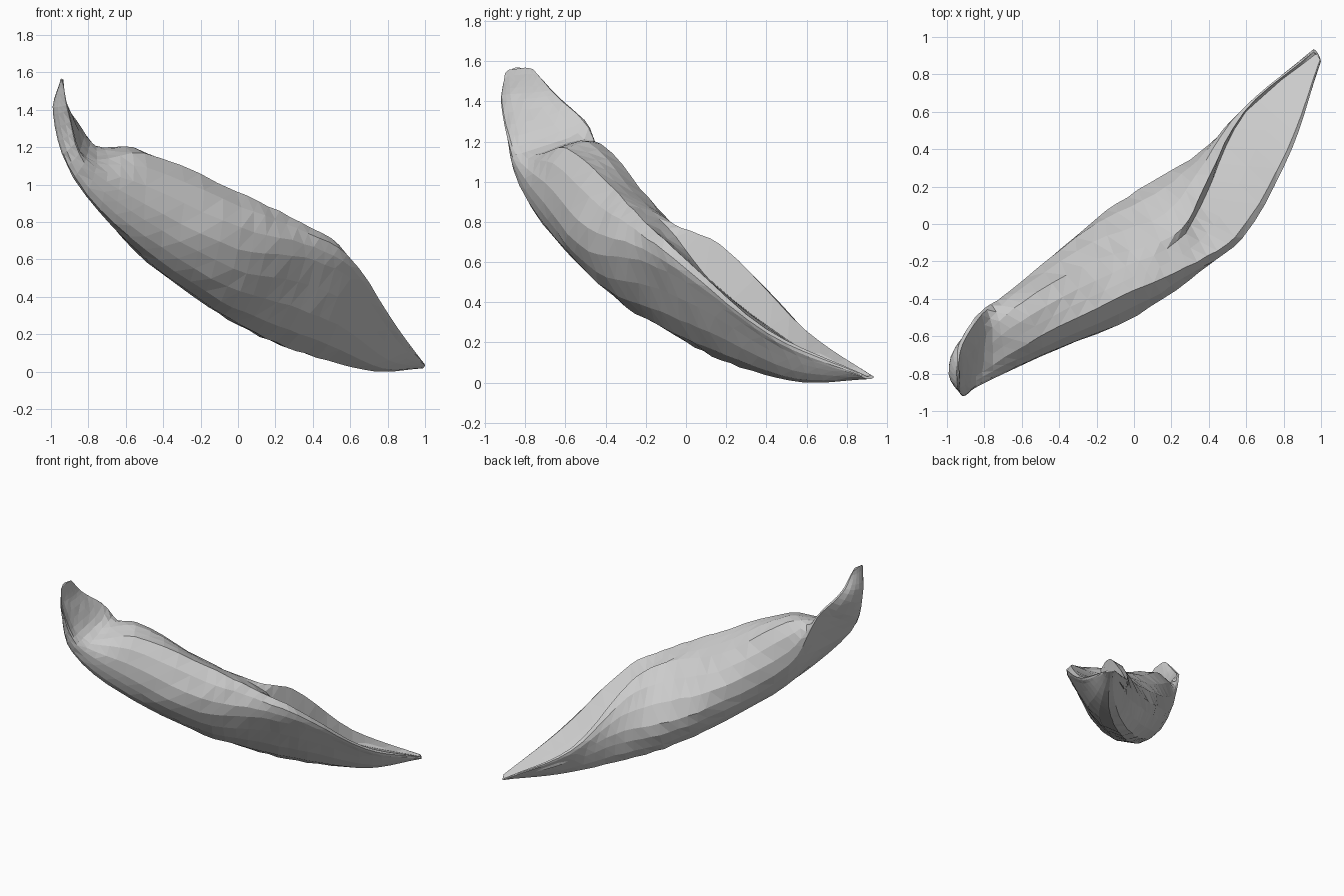
import bpy, bmesh, random
from mathutils import Vector

if "Cube" in bpy.data.objects:
    bpy.data.objects.remove(bpy.data.objects["Cube"])

random.seed(4)
STEPS = 5  # rings between guide stations

# Lengthwise guides, from the raised hood to the low open mouth
KEEL = [(-.945, -.85, 1.57), (-.99, -.8, 1.38), (-.88, -.83, 1.04), (-.52, -.53, .63),
        (-.13, -.2, .34), (.15, .04, .18), (.42, .27, .08), (.73, .58, .005), (.985, .91, .02)]
RIGHT_SIDE = [(-.935, -.9, 1.54), (-.91, -.92, 1.40), (-.82, -.86, 1.12), (-.5, -.71, .9),
              (0, -.49, .66), (.36, -.23, .61), (.6, .0, .5), (.85, .48, .17), (1, .87, .035)]
RIDGE = [(-.935, -.88, 1.56), (-.92, -.87, 1.41), (-.81, -.79, 1.15), (-.5, -.6, 1.17),
         (-.01, -.36, .97), (.28, -.23, .83), (.54, -.07, .68), (.82, .4, .27), (.995, .88, .045)]
LIP = [(-.935, -.8, 1.57), (-.91, -.74, 1.42), (-.79, -.59, 1.22), (-.6, -.42, 1.19),
       (-.19, -.19, .92), (.22, -.06, .79), (.36, .17, .69), (.59, .6, .26), (.96, .92, .04)]
LEFT_SIDE = [(-.945, -.76, 1.56), (-.935, -.64, 1.43), (-.83, -.48, 1.27), (-.66, -.36, .89),
             (-.2, .03, .56), (.08, .22, .44), (.35, .38, .35), (.61, .63, .18), (.96, .935, .03)]
# Sideways place of the valley between ridge and lip, and its depth
VALLEY = [(.5, 0), (.5, 0), (.6, 0), (.6, -.02), (.6, -.01), (.8, .02), (.9, .2),
          (.98, .1), (.7, .01)]


def hermite(p0, p1, p2, p3, t):
    """Curve from p1 to p2, with tangents scaled to its length."""
    size = (p2 - p1).length
    m1, m2 = (p2 - p0).normalized() * size, (p3 - p1).normalized() * size
    return (p1 * (2 * t ** 3 - 3 * t * t + 1) + m1 * (t ** 3 - 2 * t * t + t)
            + p2 * (3 * t * t - 2 * t ** 3) + m2 * (t ** 3 - t * t))


def resample(keys):
    pts = [Vector(p) for p in keys]
    ends = [pts[0] * 2 - pts[1], *pts, pts[-1] * 2 - pts[-2]]
    return [hermite(*ends[i:i + 4], s / STEPS)
            for i in range(len(pts) - 1) for s in range(STEPS)] + [pts[-1]]


# The valley runs beside the lip and sinks to form the scoop of the mouth
valley_keys = [Vector(a).lerp(Vector(b), t) - Vector((0, 0, d))
               for a, b, (t, d) in zip(RIDGE, LIP, VALLEY)]
guides = [resample(g) for g in (KEEL, RIGHT_SIDE, RIDGE, valley_keys, LIP, LEFT_SIDE)]

bm = bmesh.new()
rings = []
for keel, right, ridge, valley, lip, left in zip(*guides):
    # Rounded belly and flanks, straight top
    ring = [keel, *(hermite(left, keel, right, ridge, t) for t in (.25, .5, .75)),
            right, *(hermite(keel, right, ridge, lip, t) for t in (.33, .67)),
            ridge, ridge.lerp(valley, .5), valley,
            lip, *(hermite(ridge, lip, left, keel, t) for t in (.33, .67)),
            left, *(hermite(lip, left, keel, right, t) for t in (.25, .5, .75))]
    # Slight irregularity of the husk
    size = .005 * min(1, (right - left).length / .6) ** 2
    rings.append([bm.verts.new(p + Vector([random.uniform(-size, size) for _ in range(3)]))
                  for p in ring])

# Skin between rings, closed at both ends
n = len(rings[0])
for a, b in zip(rings, rings[1:]):
    for i in range(n):
        j = (i + 1) % n
        bm.faces.new((a[i], a[j], b[j], b[i]))
for ring in (rings[0], rings[-1]):
    middle = bm.verts.new(sum((v.co for v in ring), Vector()) / n)
    for i in range(n):
        bm.faces.new((ring[i], ring[(i + 1) % n], middle))
bmesh.ops.triangulate(bm, faces=bm.faces[:])
bmesh.ops.recalc_face_normals(bm, faces=bm.faces[:])

# Rest on the ground
low = min(v.co.z for v in bm.verts)
bmesh.ops.translate(bm, verts=bm.verts[:], vec=(0, 0, -low))

mesh = bpy.data.meshes.new("husk")
bm.to_mesh(mesh)
bm.free()
grey = bpy.data.materials.new("light grey")
grey.diffuse_color = (.6, .6, .6, 1)
grey.use_nodes = True
grey.node_tree.nodes["Principled BSDF"].inputs["Base Color"].default_value = grey.diffuse_color
mesh.materials.append(grey)
bpy.context.collection.objects.link(bpy.data.objects.new("husk", mesh))
